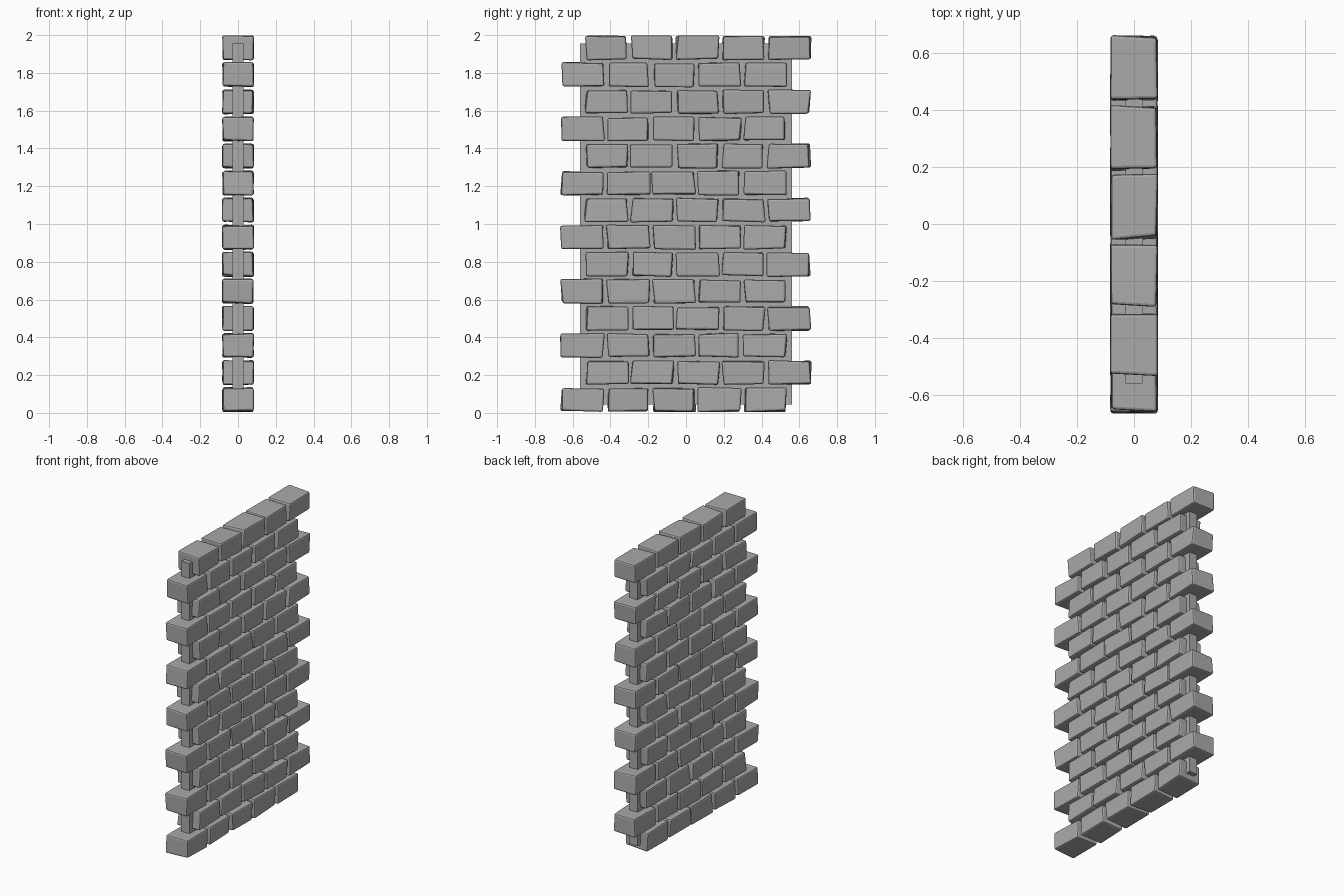
import bpy, bmesh, random
from mathutils import Vector

if "Cube" in bpy.data.objects:
    bpy.data.objects.remove(bpy.data.objects["Cube"])

random.seed(4)
stone = bpy.data.materials.new("grey stone")
stone.diffuse_color = (0.4, 0.4, 0.4, 1)
stone.use_nodes = True
stone.node_tree.nodes["Principled BSDF"].inputs["Base Color"].default_value = stone.diffuse_color


def box(name, centre, size, jitter=0.0, bevel=0.0):
    """Box with slightly irregular corners and chamfered edges."""
    bm = bmesh.new()
    bmesh.ops.create_cube(bm, size=1)
    for v in bm.verts:
        j = Vector((random.uniform(-0.4, 0.4), random.uniform(-1, 1), random.uniform(-0.55, 0.55))) * jitter
        v.co = Vector(a * b for a, b in zip(v.co, size)) + Vector(centre) + j
        v.co.z = min(max(v.co.z, 0.0), 2.0)
    if bevel:
        bmesh.ops.bevel(bm, geom=bm.edges[:], offset=bevel, segments=2,
                        profile=0.5, affect='EDGES')
    bmesh.ops.recalc_face_normals(bm, faces=bm.faces[:])
    me = bpy.data.meshes.new(name)
    bm.to_mesh(me)
    bm.free()
    me.materials.append(stone)
    ob = bpy.data.objects.new(name, me)
    bpy.context.collection.objects.link(ob)
    return ob


# Thin mortar core inside the wall
box("mortar_core", (0, 0, 1.0), (0.06, 1.12, 1.91))

# 14 courses of five bricks, alternately shifted by half a brick
for row in range(14):
    shift = -0.065 if row % 2 == 0 else 0.062
    for col in range(5):
        centre = (0, shift + (col - 2) * 0.2415, 0.0705 + row * 0.1433)
        box(f"brick_{row + 1}_{col + 1}", centre, (0.162, 0.22, 0.124), 0.01, 0.01)
